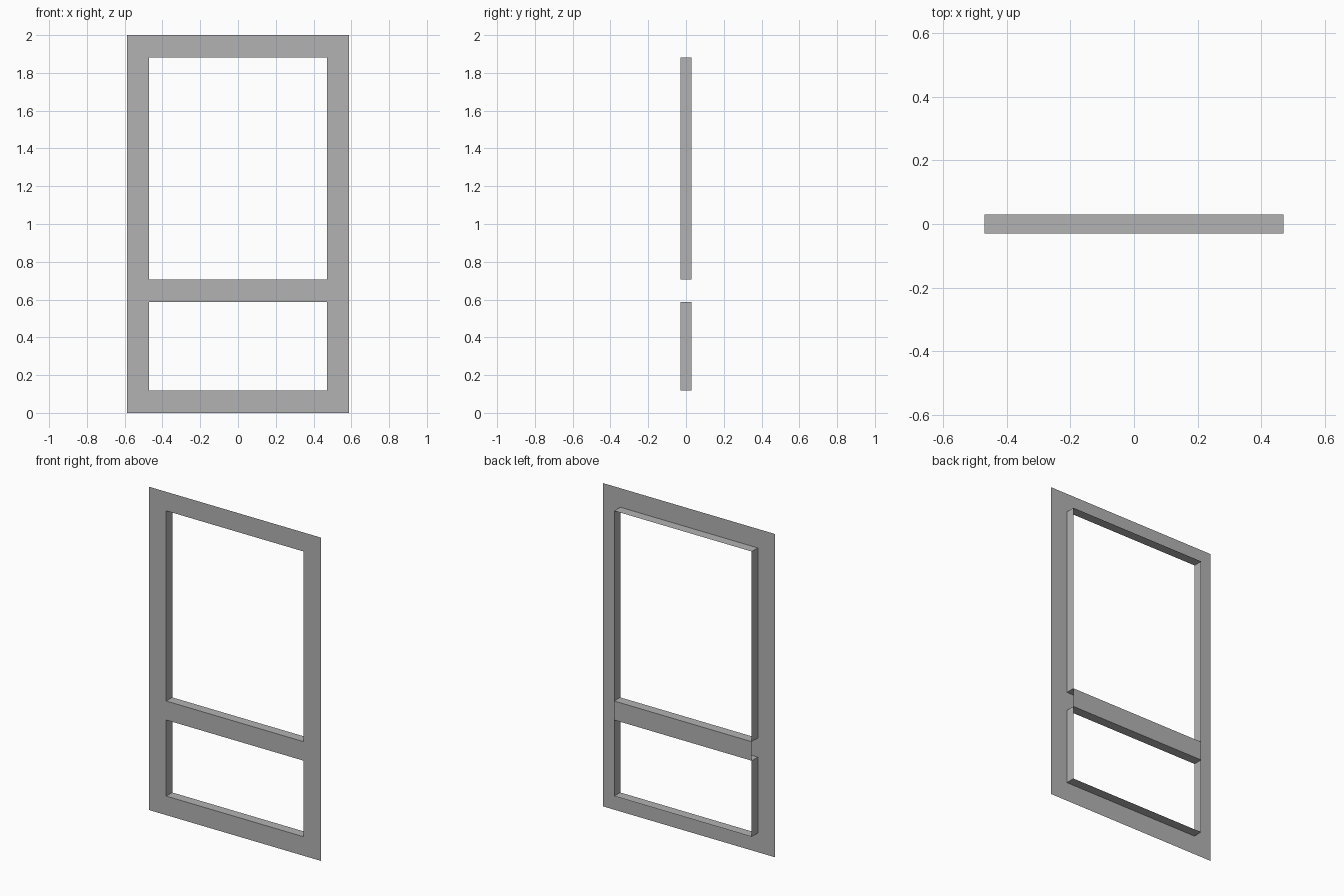
import bpy
import bmesh

cube = bpy.data.objects.get("Cube")
if cube:
    bpy.data.objects.remove(cube, do_unlink=True)

# Everything sits on a module: the width of one frame member
U = 2 / 17
FRONT, BACK = -U / 4, U / 4
X = [-5 * U, -4 * U, 4 * U, 5 * U]
Z = [0, U, 5 * U, 6 * U, 16 * U, 17 * U]
LOWER, UPPER = 1, 3          # rows of Z that are open in the middle column

grey = bpy.data.materials.new("frame grey")
grey.use_nodes = True
colour = (0.45, 0.45, 0.45, 1)
grey.diffuse_color = colour
grey.node_tree.nodes["Principled BSDF"].inputs["Base Color"].default_value = colour


def sheet(name, quads):
    """Make one welded, flat-shaded object from a list of quads."""
    bm = bmesh.new()
    for quad in quads:
        bm.faces.new([bm.verts.new(p) for p in quad])
    bmesh.ops.remove_doubles(bm, verts=bm.verts, dist=1e-5)
    mesh = bpy.data.meshes.new(name)
    bm.to_mesh(mesh)
    bm.free()
    mesh.materials.append(grey)
    obj = bpy.data.objects.new(name, mesh)
    bpy.context.collection.objects.link(obj)
    return obj


def panel(col, row, y):
    """Corners of one grid cell, facing the front."""
    x0, x1, z0, z1 = X[col], X[col + 1], Z[row], Z[row + 1]
    return [(x0, y, z0), (x1, y, z0), (x1, y, z1), (x0, y, z1)]


def lining(row):
    """Four walls around an opening, facing into it."""
    near, far = panel(1, row, FRONT), panel(1, row, BACK)
    return [[near[i], near[(i + 1) % 4], far[(i + 1) % 4], far[i]]
            for i in range(4)]


# Front face of the frame with its two openings
sheet("front_frame", [panel(c, r, FRONT)
                      for c in range(3) for r in range(5)
                      if not (c == 1 and r in (LOWER, UPPER))])

# Linings running back from the openings
sheet("lower_opening_lining", lining(LOWER))
sheet("upper_opening_lining", lining(UPPER))

# Rear face of the middle rail, between the two linings
sheet("rail_back", [panel(1, 2, BACK)[::-1]])
